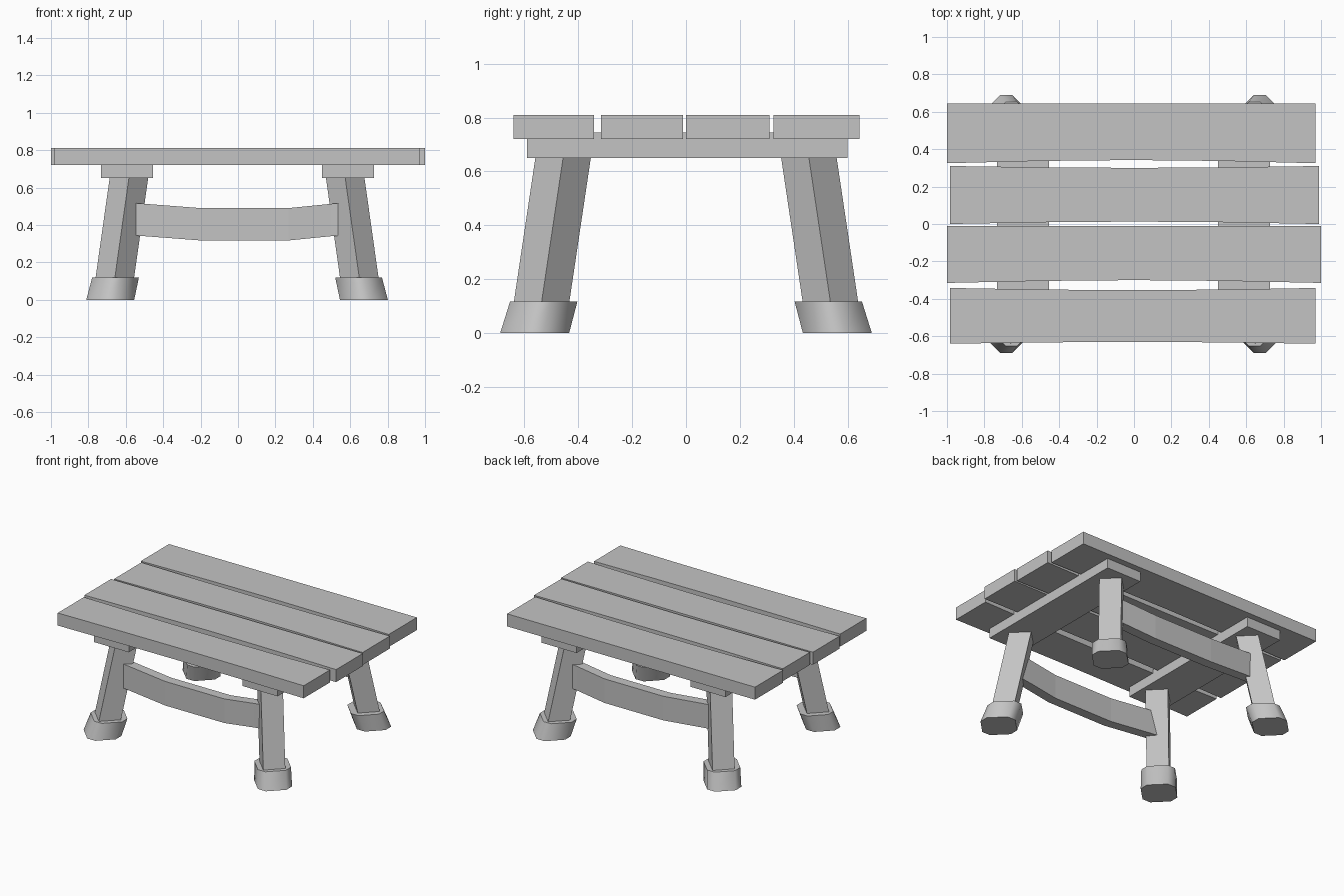
import bpy, bmesh, math
from mathutils import Vector

cube = bpy.data.objects.get("Cube")
if cube:
    bpy.data.objects.remove(cube, do_unlink=True)

grey = bpy.data.materials.new("plain_grey")
grey.use_nodes = True
COLOUR = (0.55, 0.55, 0.55, 1)
grey.diffuse_color = COLOUR
grey.node_tree.nodes["Principled BSDF"].inputs["Base Color"].default_value = COLOUR


def loft(name, rings, smooth=False):
    """Skin a solid through matching rings of points and cap both ends."""
    bm = bmesh.new()
    loops = [[bm.verts.new(p) for p in ring] for ring in rings]
    for a, b in zip(loops, loops[1:]):
        n = len(a)
        for i in range(n):
            bm.faces.new((a[i], a[(i + 1) % n], b[(i + 1) % n], b[i]))
    bm.faces.new(loops[0])
    bm.faces.new(loops[-1])
    bmesh.ops.recalc_face_normals(bm, faces=bm.faces)
    mesh = bpy.data.meshes.new(name)
    bm.to_mesh(mesh)
    bm.free()
    mesh.materials.append(grey)
    obj = bpy.data.objects.new(name, mesh)
    bpy.context.collection.objects.link(obj)
    if smooth:
        bpy.ops.object.select_all(action='DESELECT')
        obj.select_set(True)
        bpy.context.view_layer.objects.active = obj
        bpy.ops.object.shade_smooth_by_angle(angle=math.radians(50))
    return obj


def section(x, y0, y1, z0, z1):
    return [(x, y0, z0), (x, y1, z0), (x, y1, z1), (x, y0, z1)]


def diamond(x, y, z, r):
    return [(x + r, y, z), (x, y + r, z), (x - r, y, z), (x, y - r, z)]


def cut_diamond(x, y, z, r, f):
    """Diamond with its four corners cut off, f being half the cut width."""
    pts = []
    for dx, dy in ((1, 0), (0, 1), (-1, 0), (0, -1)):
        for s in (-1, 1):
            pts.append((x + dx * r - dy * f * s, y + dy * r + dx * f * s, z))
    return pts


# Tabletop planks: x ends, y edges, and how far each long edge wanders mid-way
planks = [
    (-1.00, 0.97, 0.325, 0.645, 0.017, 0.0),
    (-0.985, 0.99, 0.0, 0.31, 0.013, -0.01),
    (-1.00, 1.00, -0.315, -0.012, 0.015, 0.0),
    (-0.985, 0.97, -0.64, -0.342, 0.01, -0.012),
]
for i, (x0, x1, y0, y1, low, high) in enumerate(planks):
    rings = []
    for t in (0, 0.25, 0.5, 0.75, 1):
        w = math.sin(math.pi * t)
        rings.append(section(x0 + (x1 - x0) * t, y0 + low * w, y1 + high * w, 0.72, 0.81))
    loft(f"top_plank_{i + 1}", rings)

# Cross beams under the planks
for side, x0, x1 in (("right", -0.733, -0.455), ("left", 0.45, 0.727)):
    loft(f"{side}_cross_beam", [section(x, -0.59, 0.6, 0.65, 0.745) for x in (x0, x1)])

# Splayed legs and their chunky feet
for end, sy in (("front", -1), ("back", 1)):
    for side, sx in (("right", -1), ("left", 1)):
        shift = 0 if sx < 0 else -0.01
        top = Vector((0.582 * sx + shift, 0.455 * sy, 0.66))
        low = Vector((0.668 * sx + shift, 0.546 * sy, 0.05))
        loft(f"{end}_{side}_leg", [diamond(*low, 0.103), diamond(*top, 0.103)])
        loft(f"{end}_{side}_foot", [
            cut_diamond(0.683 * sx + shift, 0.562 * sy, 0, 0.128, 0.032),
            cut_diamond(0.655 * sx + shift, 0.528 * sy, 0.118, 0.125, 0.03),
        ], smooth=True)

    # Sagging stretcher between the legs of this side
    rings = []
    for x, sag, bow in ((-0.6, 0, 0), (-0.5, 0.007, 0.005), (-0.2, 0.03, 0.02),
                        (0.27, 0.03, 0.02), (0.5, 0.007, 0.005), (0.6, 0, 0)):
        y = sy * (0.485 + bow)
        rings.append(section(x, y - 0.035, y + 0.035, 0.347 - sag, 0.52 - sag))
    loft(f"{end}_stretcher", rings)
